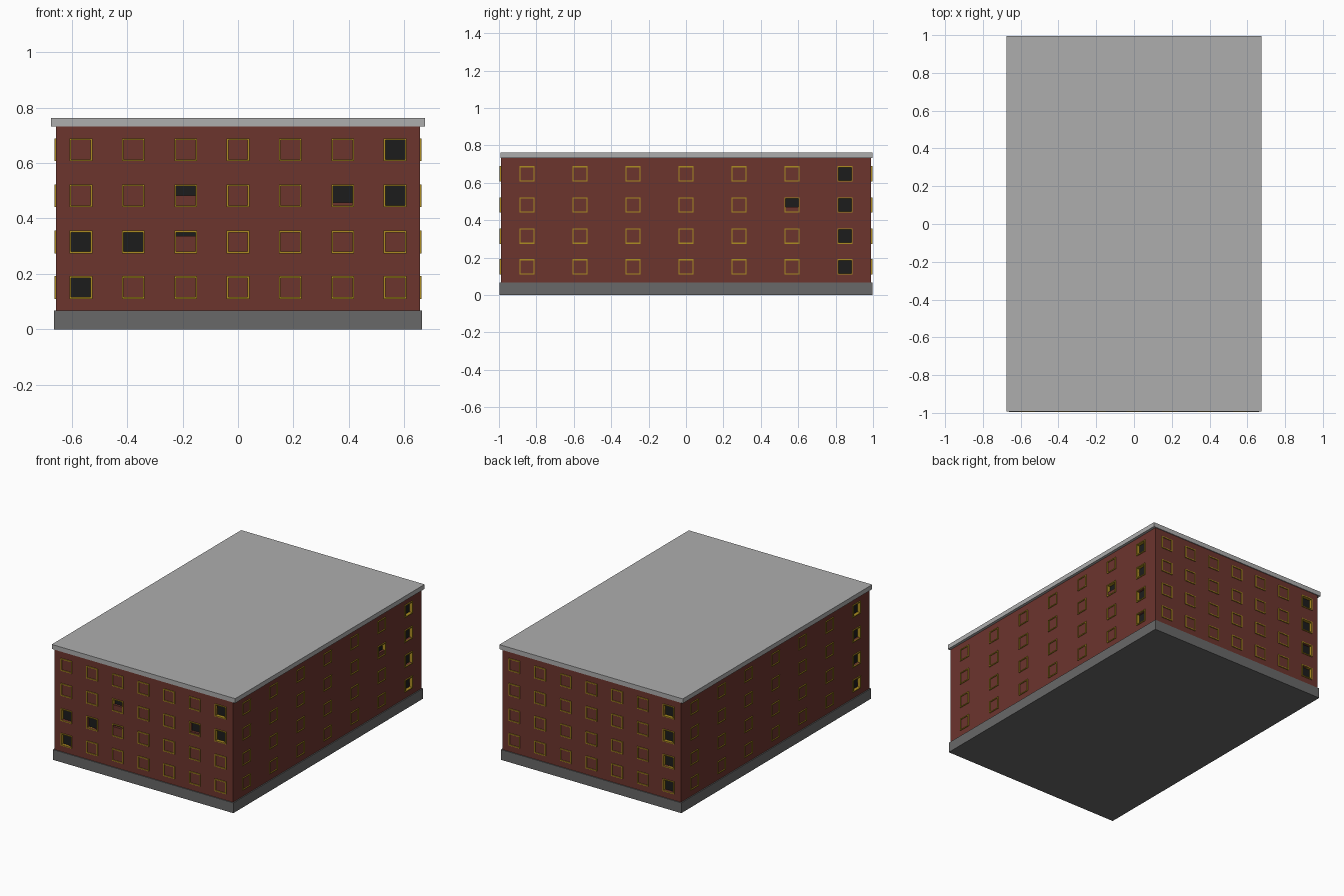
import bpy, bmesh
from mathutils import Matrix, Vector

if "Cube" in bpy.data.objects:
    bpy.data.objects.remove(bpy.data.objects["Cube"])

def material(name, rgb):
    m = bpy.data.materials.new(name)
    m.diffuse_color = (*rgb, 1)
    m.use_nodes = True
    m.node_tree.nodes["Principled BSDF"].inputs["Base Color"].default_value = m.diffuse_color
    return m

BRICK = material("brick", (0.15, 0.035, 0.027))
GOLD = material("gold", (0.42, 0.27, 0.015))
GLASS = material("dark_glass", (0.012, 0.012, 0.012))
STONE = material("dark_stone", (0.14, 0.14, 0.14))
ROOF = material("pale_roof", (0.42, 0.42, 0.42))

def add_box(bm, lo, hi, frame=None):
    lo, hi = Vector(lo), Vector(hi)
    mat = Matrix.Translation((lo + hi) / 2) @ Matrix.Diagonal((*(hi - lo), 1))
    bmesh.ops.create_cube(bm, size=1, matrix=(frame or Matrix()) @ mat)

def finish(name, bm, mat=None):
    bmesh.ops.recalc_face_normals(bm, faces=bm.faces)
    me = bpy.data.meshes.new(name)
    bm.to_mesh(me)
    bm.free()
    ob = bpy.data.objects.new(name, me)
    bpy.context.collection.objects.link(ob)
    if mat:
        me.materials.append(mat)
    return ob

def box(name, lo, hi, mat):
    bm = bmesh.new()
    add_box(bm, lo, hi)
    return finish(name, bm, mat)

WX, WY = 0.656, 0.99          # wall half sizes
box("plinth", (-0.663, -0.996, 0), (0.663, 0.996, 0.068), STONE)
box("roof_slab", (-0.674, -0.992, 0.732), (0.674, 0.996, 0.762), ROOF)
walls = box("brick_walls", (-WX, -WY, 0.068), (WX, WY, 0.732), BRICK)

ROWS = [0.151, 0.315, 0.482, 0.648]
SIZE, RIM, DEPTH, PROUD = 0.082, 0.006, 0.02, 0.006

# Each side: outward axes, column spacing, open windows as (column, row): visible height
ALL = range(4)
sides = {
    "front": (Vector((1, 0, 0)), Vector((0, -WY, 0)), 0.1888,
              {(6, 3): 1, (6, 2): 1, (5, 2): 0.85, (2, 2): 0.5, (2, 1): 0.2,
               (0, 1): 1, (1, 1): 1, (0, 0): 1}),
    "right": (Vector((0, 1, 0)), Vector((WX, 0, 0)), 0.2835,
              {**{(6, r): 1 for r in ALL}, (5, 2): 0.65}),
    "back": (Vector((-1, 0, 0)), Vector((0, WY, 0)), 0.1888, {(6, r): 1 for r in ALL}),
    "left": (Vector((0, -1, 0)), Vector((-WX, 0, 0)), 0.2835, {(6, r): 1 for r in ALL}),
}

cuts = bmesh.new()
for side, (u, centre, step, openings) in sides.items():
    n = centre.normalized()
    frames, panes = bmesh.new(), bmesh.new()
    for c in range(7):
        for r, z in enumerate(ROWS):
            # Local window axes: x along wall, y outward, z up
            p = centre + u * ((c - 3) * step) + Vector((0, 0, z))
            m = Matrix((u, n, Vector((0, 0, 1)))).transposed().to_4x4()
            m.translation = p
            h, i = SIZE / 2, SIZE / 2 - RIM
            # Four frame bars
            for s in (-1, 1):
                a, b = sorted((s * i, s * h))
                add_box(frames, (a, -DEPTH, -h), (b, PROUD, h), m)
                add_box(frames, (-i, -DEPTH, a), (i, PROUD, b), m)
            # Dark pane in an open window
            k = openings.get((c, r))
            if k:
                add_box(panes, (-i, -DEPTH, -i), (i, -DEPTH + 0.004, i), m)
                add_box(cuts, (-i, -DEPTH - 0.002, i - 2 * i * k), (i, 0.02, i), m)
    finish(side + "_window_frames", frames, GOLD)
    finish(side + "_window_panes", panes, GLASS)

# Cut the open windows out of the walls
cutter = finish("window_cutter", cuts)
cutter.hide_render = True
mod = walls.modifiers.new("openings", "BOOLEAN")
mod.operation = "DIFFERENCE"
mod.solver = "EXACT"
mod.object = cutter
bpy.context.view_layer.objects.active = walls
bpy.ops.object.modifier_apply(modifier=mod.name)
bpy.data.objects.remove(cutter)
